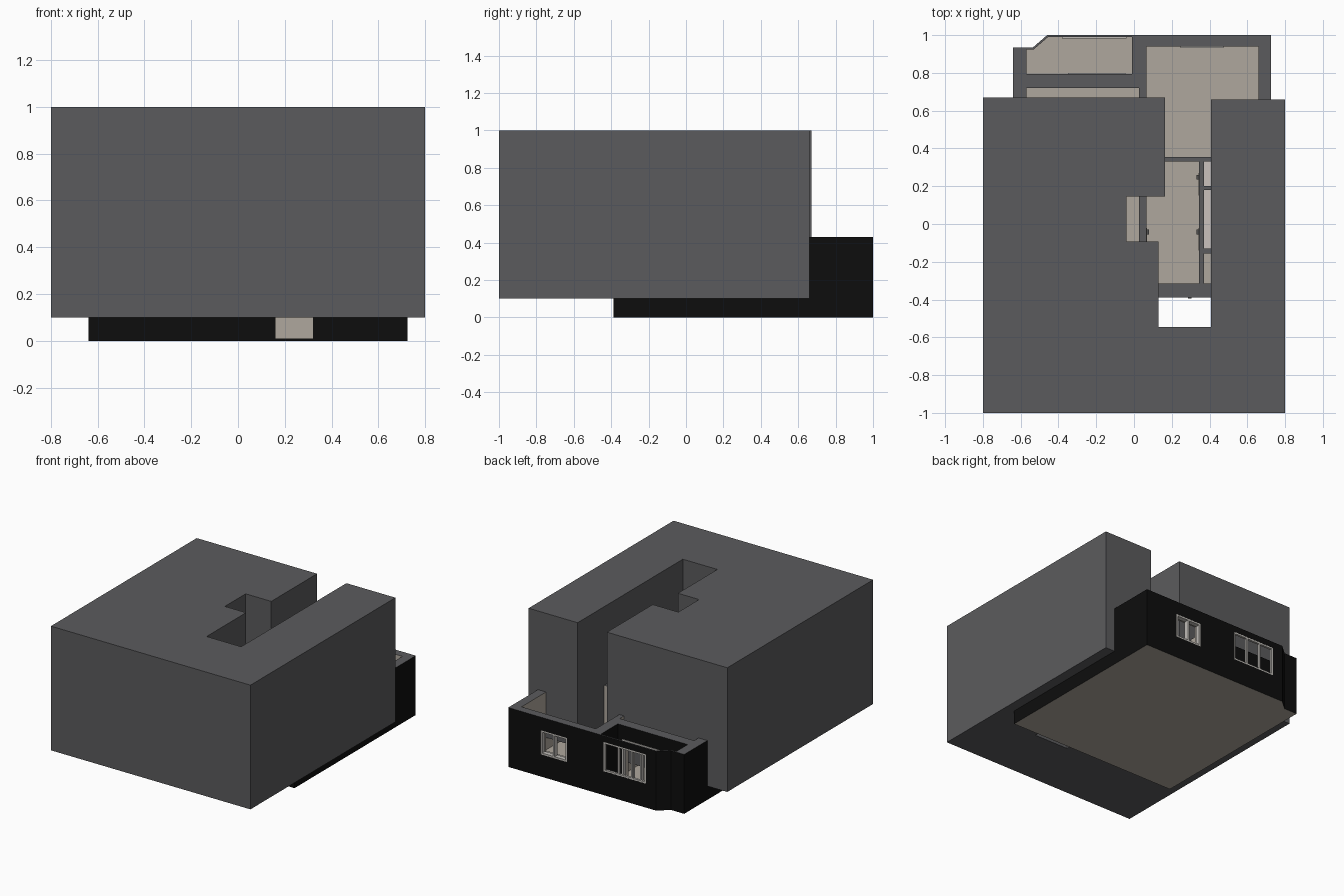
import bpy, bmesh

if "Cube" in bpy.data.objects:
    bpy.data.objects.remove(bpy.data.objects["Cube"])

def mat(name, r, g, b):
    m = bpy.data.materials.new(name)
    m.diffuse_color = (r, g, b, 1)
    m.use_nodes = True
    m.node_tree.nodes["Principled BSDF"].inputs["Base Color"].default_value = m.diffuse_color
    return m

GREY = mat("dark grey", 0.105, 0.105, 0.11)
BLACK = mat("black render", 0.004, 0.004, 0.004)
BEIGE = mat("warm beige", 0.43, 0.39, 0.34)
PALE = mat("pale tile", 0.60, 0.54, 0.51)
FRAME = mat("frame light grey", 0.52, 0.50, 0.47)
METAL = mat("handle metal", 0.08, 0.08, 0.08)


def prisms(name, outlines, z0, z1, *mats):
    """One object made of outlines (counter-clockwise) extruded from z0 to z1."""
    bm = bmesh.new()
    for pts in outlines:
        lo = [bm.verts.new((x, y, z0)) for x, y in pts]
        hi = [bm.verts.new((x, y, z1)) for x, y in pts]
        bm.faces.new(lo[::-1])
        bm.faces.new(hi)
        for i in range(len(pts)):
            j = (i + 1) % len(pts)
            bm.faces.new((lo[i], lo[j], hi[j], hi[i]))
    me = bpy.data.meshes.new(name)
    bm.to_mesh(me)
    bm.free()
    for m in mats:
        me.materials.append(m)
    ob = bpy.data.objects.new(name, me)
    bpy.context.collection.objects.link(ob)
    return ob


def rect(x0, x1, y0, y1):
    return [(x0, y0), (x1, y0), (x1, y1), (x0, y1)]


def box(name, x0, x1, y0, y1, z0, z1, *mats):
    return prisms(name, [rect(x0, x1, y0, y1)], z0, z1, *mats)


def cut(ob, cutter):
    mod = ob.modifiers.new("cut", 'BOOLEAN')
    mod.operation = 'DIFFERENCE'
    mod.solver = 'EXACT'
    mod.object = cutter
    dg = bpy.context.evaluated_depsgraph_get()
    me = bpy.data.meshes.new_from_object(ob.evaluated_get(dg))
    ob.modifiers.clear()
    ob.data = me
    bpy.data.objects.remove(cutter)


def window(name, x0, x1, y0, y1, z0, z1, panes, t=0.012):
    """Outer frame with equally spaced mullions."""
    box(name + "_bottom_rail", x0, x1, y0, y1, z0, z0 + t, FRAME)
    box(name + "_top_rail", x0, x1, y0, y1, z1 - t, z1, FRAME)
    for i in range(panes + 1):
        x = x0 + (x1 - x0 - t) * i / panes
        box(f"{name}_post_{i}", x, x + t, y0, y1, z0 + t, z1 - t, FRAME)


# big upper building mass with the stepped slot
prisms("upper_mass", [[(-0.8, -1), (0.8, -1), (0.8, 0.66), (0.407, 0.66),
                       (0.407, -0.545), (0.13, -0.545), (0.13, -0.093),
                       (-0.04, -0.093), (-0.04, 0.145), (0.165, 0.145),
                       (0.165, 0.67), (-0.8, 0.67)]], 0.1, 1.0, GREY)

# floor slab, dark on its sides
FRONT = -0.388
footprint = [(-0.64, FRONT), (0.725, FRONT), (0.725, 1), (-0.46, 1),
             (-0.535, 0.935), (-0.64, 0.935)]
slab = prisms("floor_slab", [footprint], 0, 0.01, BEIGE, BLACK)
for p in slab.data.polygons:
    p.material_index = 1 if abs(p.normal.z) < 0.5 else 0

# flat walls: solid footprint with the rooms hollowed out
walls = prisms("flat_walls", [footprint], 0.01, 0.43, BLACK, GREY, BEIGE)
rooms = [
    [(-0.57, 0.795), (-0.01, 0.795), (-0.01, 0.99), (-0.455, 0.99),
     (-0.53, 0.925), (-0.57, 0.925)],          # balcony
    rect(-0.57, 0.027, 0.225, 0.72),           # left back room
    rect(-0.57, 0.027, -0.315, 0.2),           # left front room
    rect(0.065, 0.66, 0.355, 0.94),            # living room
    rect(0.065, 0.345, -0.315, 0.33),          # hall
    rect(0.37, 0.66, 0.2, 0.33),               # small wet room
    rect(0.37, 0.66, -0.13, 0.18),             # large wet room
    rect(0.37, 0.66, -0.315, -0.155),          # store
]
cut(walls, prisms("room_cutter", rooms, -0.1, 0.6))

# openings: x range, y range, z range
openings = [
    (0.255, 0.465, 0.9, 1.1, 0.16, 0.335),     # living room window
    (-0.38, -0.04, 0.95, 1.1, 0.172, 0.385),   # balcony window
    (-0.35, -0.045, 0.7, 0.82, 0.03, 0.33),    # balcony door
    (0.16, 0.32, -0.5, -0.3, -0.05, 0.34),     # entrance
]
for o in openings:
    cut(walls, box("opening_cutter", *o))

# colour walls: grey tops, black outside and in the balcony, beige rooms
for p in walls.data.polygons:
    c, n = p.center, p.normal
    outside = (c.x < -0.639 or c.x > 0.724 or c.y > 0.999 or c.y < FRONT + 0.001)
    balcony = c.x < -0.005 and c.y > 0.79
    p.material_index = 1 if (n.z > 0.9 and c.z > 0.42) else 0 if outside or balcony else 2

# windows and balcony door
window("living_window", 0.255, 0.465, 0.965, 0.999, 0.16, 0.335, 2)
window("balcony_window", -0.38, -0.04, 0.983, 0.999, 0.172, 0.385, 3)
window("balcony_door", -0.35, -0.045, 0.77, 0.799, 0.03, 0.33, 4)
box("living_window_sill", 0.245, 0.475, 0.932, 0.94, 0.15, 0.16, FRAME)

# pale floors of the wet rooms
for i, (y0, y1) in enumerate([(0.2, 0.33), (-0.13, 0.18)]):
    box(f"wet_room_floor_{i}", 0.37, 0.66, y0, y1, 0.01, 0.014, PALE)

# entrance door with handle
box("entrance_door", 0.16, 0.32, -0.385, -0.365, 0.01, 0.34, BEIGE)
box("entrance_handle", 0.285, 0.305, -0.395, -0.385, 0.165, 0.175, METAL)

# inner doors as plates on the hall walls, each with a handle
for i, (x, side, y) in enumerate([(0.345, -1, 0.21), (0.345, -1, -0.08), (0.065, 1, -0.08)]):
    xs = sorted((x, x + side * 0.004))
    hs = sorted((x + side * 0.004, x + side * 0.014))
    box(f"inner_door_{i}", *xs, y - 0.06, y + 0.06, 0.012, 0.33, BEIGE)
    box(f"inner_handle_{i}", *hs, y + 0.025, y + 0.05, 0.165, 0.173, METAL)
